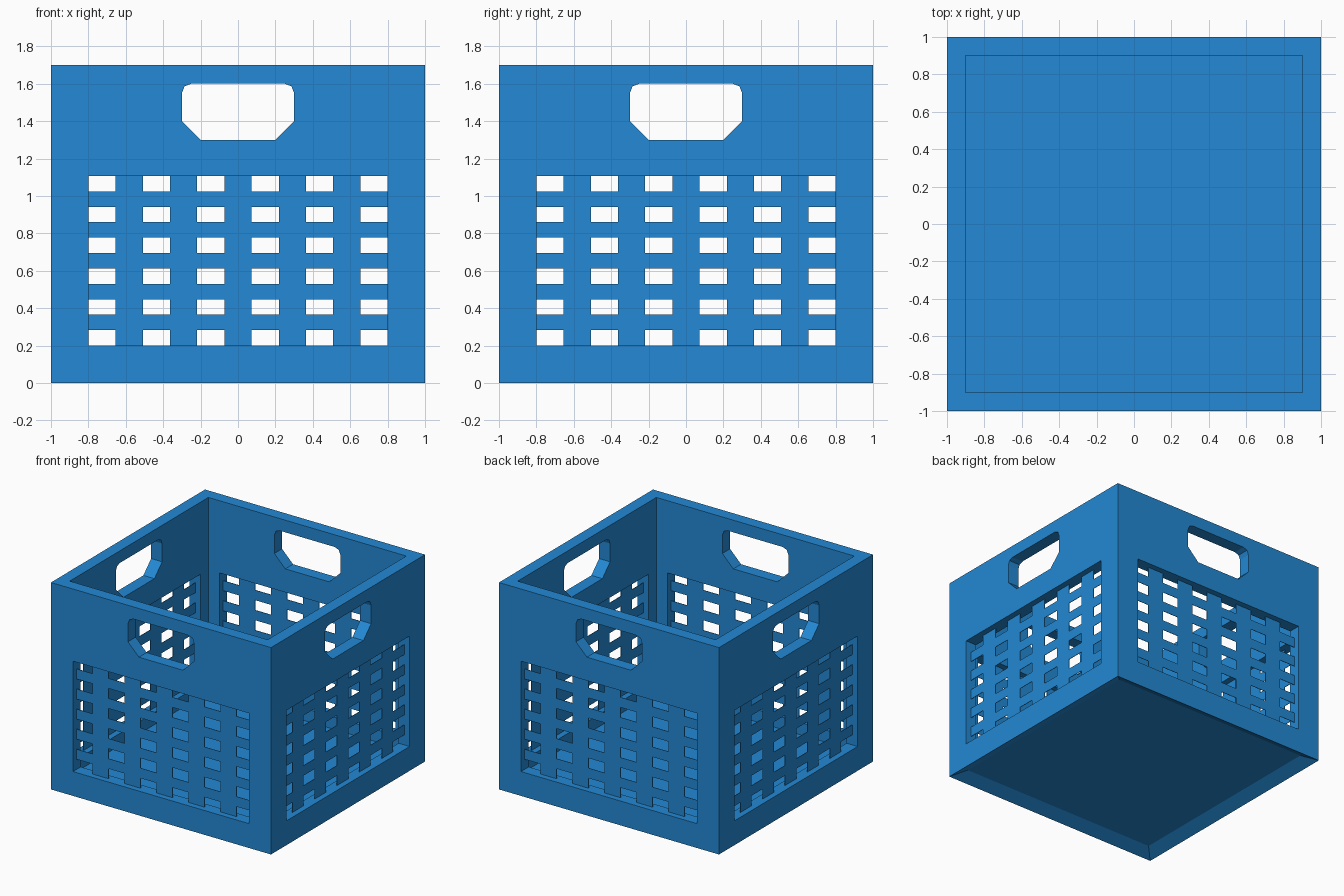
import bpy, bmesh, math
from mathutils import Matrix

if "Cube" in bpy.data.objects:
    bpy.data.objects.remove(bpy.data.objects["Cube"])

blue = bpy.data.materials.new("crate blue")
blue.diffuse_color = (0.017, 0.25, 0.66, 1)
blue.use_nodes = True
blue.node_tree.nodes["Principled BSDF"].inputs["Base Color"].default_value = blue.diffuse_color


def make_object(name, bm):
    bmesh.ops.recalc_face_normals(bm, faces=bm.faces)
    mesh = bpy.data.meshes.new(name)
    bm.to_mesh(mesh)
    bm.free()
    mesh.materials.append(blue)
    obj = bpy.data.objects.new(name, mesh)
    bpy.context.collection.objects.link(obj)
    return obj


# Crate shell: square rings from the recessed underside, up and over the rim, to the inner floor
bm = bmesh.new()
rings = []
for half, z in [(0.9, 0.05), (1, 0), (1, 1.7), (0.9, 1.7), (0.9, 0.1)]:
    corners = [(-half, -half), (half, -half), (half, half), (-half, half)]
    rings.append([bm.verts.new((x, y, z)) for x, y in corners])
for a, b in zip(rings, rings[1:]):
    for i in range(4):
        j = (i + 1) % 4
        bm.faces.new((a[i], a[j], b[j], b[i]))
bm.faces.new(rings[0])
bm.faces.new(rings[-1])
crate = make_object("crate_shell", bm)

# Outlines of the openings in a wall, as (x, z)
WIN_X, WIN_LOW, WIN_HIGH = 0.8, 0.2, 1.107
window = [(-WIN_X, WIN_LOW), (WIN_X, WIN_LOW), (WIN_X, WIN_HIGH), (-WIN_X, WIN_HIGH)]
half_handle = [(0.2, 1.3), (0.3, 1.4), (0.3, 1.55), (0.286, 1.586), (0.25, 1.6)]
handle = half_handle + [(-x, z) for x, z in reversed(half_handle)]


def add_prism(bm, outline, y0, y1):
    near = [bm.verts.new((x, y0, z)) for x, z in outline]
    far = [bm.verts.new((x, y1, z)) for x, z in outline]
    bm.faces.new(near)
    bm.faces.new(far[::-1])
    for i in range(len(outline)):
        j = (i + 1) % len(outline)
        bm.faces.new((near[i], near[j], far[j], far[i]))


# Each wall: cut handle and window, then set a flat lattice in mid wall
N = 11
for k, side in enumerate(("front", "right", "back", "left")):
    turn = Matrix.Rotation(k * math.pi / 2, 4, 'Z')

    bm = bmesh.new()
    add_prism(bm, window, -1.1, -0.8)
    add_prism(bm, handle, -1.1, -0.8)
    bm.transform(turn)
    cutter = make_object(side + "_opening_cutter", bm)
    cutter.hide_render = True
    cutter.hide_viewport = True
    cutter.display_type = 'WIRE'
    cut = crate.modifiers.new(side + " openings", 'BOOLEAN')
    cut.operation = 'DIFFERENCE'
    cut.solver = 'EXACT'
    cut.object = cutter

    bm = bmesh.new()
    grid = [[bm.verts.new((-WIN_X + 2 * WIN_X * i / N, -0.95,
                           WIN_LOW + (WIN_HIGH - WIN_LOW) * j / N))
             for j in range(N + 1)] for i in range(N + 1)]
    for i in range(N):
        for j in range(N):
            if i % 2 or j % 2:
                bm.faces.new((grid[i][j], grid[i + 1][j],
                              grid[i + 1][j + 1], grid[i][j + 1]))
    bmesh.ops.delete(bm, geom=[v for v in bm.verts if not v.link_faces], context='VERTS')
    bm.transform(turn)
    lattice = make_object(side + "_lattice", bm)
    thin = lattice.modifiers.new("thickness", 'SOLIDIFY')
    thin.thickness = 0.004
    thin.offset = 0
